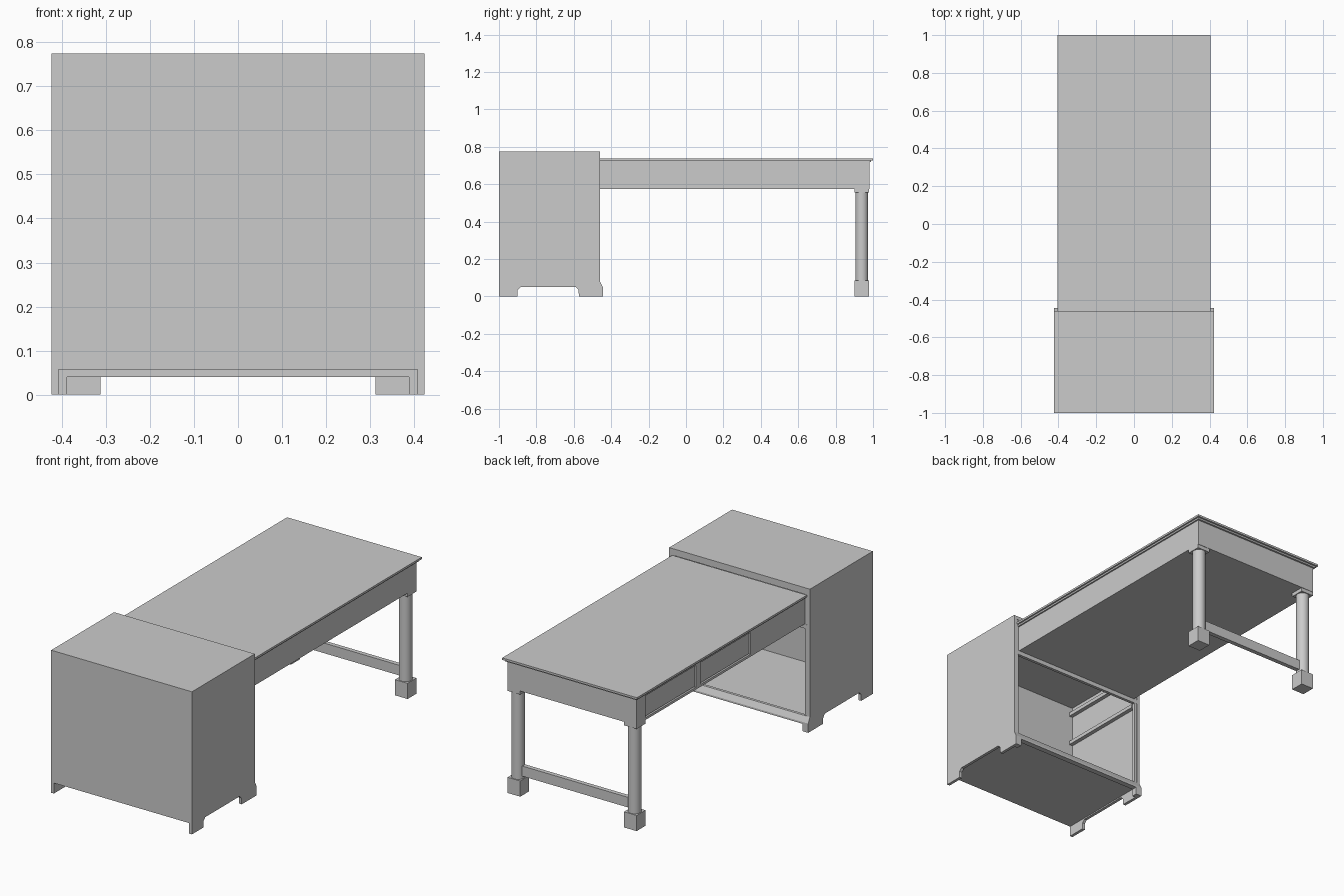
import bpy
import bmesh
from math import radians

cube = bpy.data.objects.get("Cube")
if cube:
    bpy.data.objects.remove(cube, do_unlink=True)

# Single grey finish
grey = bpy.data.materials.new("plain_grey")
grey.use_nodes = True
colour = (0.6, 0.6, 0.6, 1)
grey.diffuse_color = colour
grey.node_tree.nodes["Principled BSDF"].inputs["Base Color"].default_value = colour


def finish(name, bm):
    bmesh.ops.recalc_face_normals(bm, faces=bm.faces)
    mesh = bpy.data.meshes.new(name)
    bm.to_mesh(mesh)
    bm.free()
    mesh.materials.append(grey)
    obj = bpy.data.objects.new(name, mesh)
    bpy.context.collection.objects.link(obj)
    return obj


def prism(name, profile, x0, x1):
    """Extrude a (y, z) outline from x0 to x1."""
    bm = bmesh.new()
    face = bm.faces.new([bm.verts.new((x0, y, z)) for y, z in profile])
    new = bmesh.ops.extrude_face_region(bm, geom=[face])["geom"]
    verts = [v for v in new if isinstance(v, bmesh.types.BMVert)]
    bmesh.ops.translate(bm, verts=verts, vec=(x1 - x0, 0, 0))
    return finish(name, bm)


def box(name, x, y, z):
    return prism(name, [(y[0], z[0]), (y[1], z[0]), (y[1], z[1]), (y[0], z[1])], *x)


def leg_shaft(name, x, y, z0, z1, rings):
    """Round shaft with collars: rings are (z, radius) pairs."""
    bm = bmesh.new()
    for low, high, radius in rings:
        made = bmesh.ops.create_cone(bm, cap_ends=True, segments=24,
                                     radius1=radius, radius2=radius, depth=high - low)
        bmesh.ops.translate(bm, verts=made["verts"], vec=(x, y, (low + high) / 2))
    obj = finish(name, bm)
    bpy.ops.object.select_all(action="DESELECT")
    obj.select_set(True)
    bpy.context.view_layer.objects.active = obj
    bpy.ops.object.shade_smooth_by_angle(angle=radians(40))


OUT, IN = 0.423, 0.407      # cabinet side faces
FRONT, BACK = -1.0, -0.46   # cabinet depth
TOP = 0.775

# Cabinet sides with cut-out feet and flared plinth
side = [(FRONT, 0), (-0.9, 0), (-0.9, 0.035), (-0.885, 0.05), (-0.59, 0.05),
        (-0.575, 0.035), (-0.572, 0), (-0.445, 0), (-0.445, 0.05),
        (BACK, 0.08), (BACK, TOP), (FRONT, TOP)]
for s, label in ((1, "left"), (-1, "right")):
    prism(f"cabinet_side_{label}", side, s * IN, s * OUT)
    box(f"cabinet_post_{label}", (s * 0.392, s * IN), (-0.48, -0.463), (0.06, 0.75))
    box(f"back_foot_{label}", (s * 0.388, s * IN), (-0.475, -0.445), (0, 0.05))
    # Runners that guide the table
    for level, z in (("lower", 0.53), ("upper", 0.70)):
        box(f"{level}_runner_{label}", (s * 0.385, s * IN), (-0.98, -0.48), (z, z + 0.02))

# Cabinet shell, open at the back
wide = (-IN, IN)
box("cabinet_front", wide, (FRONT, -0.982), (0.057, TOP))
box("cabinet_top", wide, (-0.982, BACK), (0.755, TOP))
box("cabinet_floor", wide, (-0.982, -0.47), (0.057, 0.075))
box("top_rail", wide, (-0.478, -0.462), (0.738, 0.755))
box("middle_rail", wide, (-0.478, -0.462), (0.552, 0.575))
prism("back_skirt", [(-0.475, 0.04), (-0.445, 0.04), (-0.445, 0.05),
                     (BACK, 0.08), (-0.475, 0.08)], *wide)

# Table top with a moulded edge
box("table_top", (-0.405, 0.405), (BACK, 1.0), (0.727, 0.738))
box("table_top_moulding", (-0.396, 0.396), (-0.47, 0.99), (0.718, 0.727))

# Apron box, with drawer bays framed on its right side
LOW, HIGH = 0.575, 0.718
face = (-0.388, -0.378)
box("apron_body", (-0.378, 0.388), (-0.47, 0.98), (LOW, HIGH))
box("drawer_rail_lower", face, (0.0, 0.98), (LOW, 0.588))
box("drawer_rail_upper", face, (0.0, 0.98), (0.706, HIGH))
for i, (y0, y1) in enumerate(((-0.47, 0.0), (0.43, 0.47), (0.90, 0.98))):
    box(f"drawer_stile_{i + 1}", face, (y0, y1), (LOW, HIGH))
for i, y in enumerate((0.005, 0.475)):
    box(f"drawer_front_{i + 1}", (-0.383, -0.378), (y, y + 0.42), (0.592, 0.702))

# Legs with square feet and caps
LX, LY, HALF = 0.35, 0.94, 0.038
for s, label in ((1, "left"), (-1, "right")):
    x = s * LX
    span_x, span_y = (x - HALF, x + HALF), (LY - HALF, LY + HALF)
    box(f"leg_foot_{label}", span_x, span_y, (0, 0.085))
    box(f"leg_cap_{label}", span_x, span_y, (0.555, LOW))
    leg_shaft(f"leg_shaft_{label}", x, LY, 0.085, 0.555, [(0.085, 0.555, 0.034)])

# Stretcher between the legs
box("leg_stretcher", (-LX, LX), (LY - 0.012, LY + 0.012), (0.1, 0.155))
